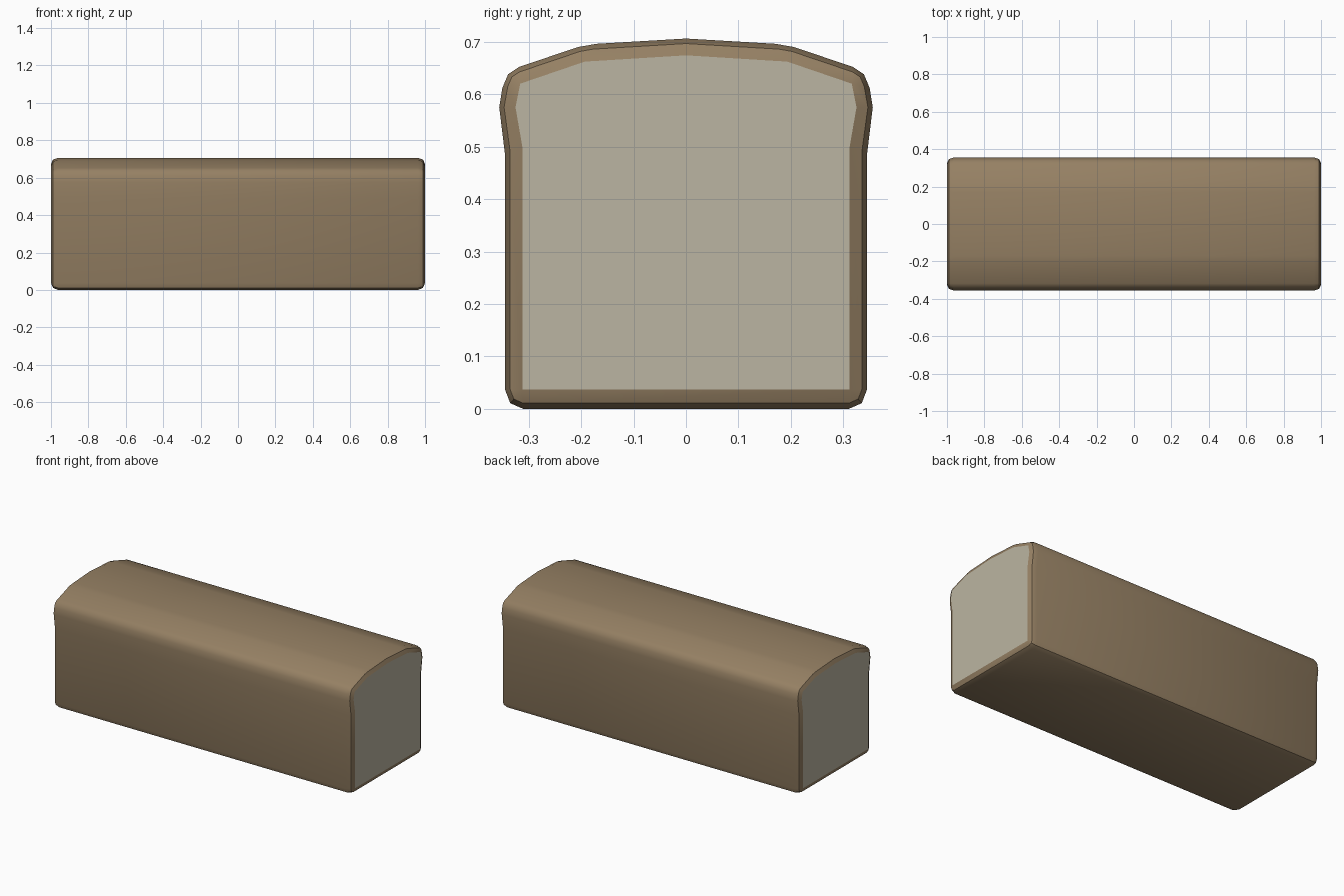
import bpy, bmesh, math

if "Cube" in bpy.data.objects:
    bpy.data.objects.remove(bpy.data.objects["Cube"])


def material(name, color):
    m = bpy.data.materials.new(name)
    m.diffuse_color = (*color, 1)
    m.use_nodes = True
    m.node_tree.nodes["Principled BSDF"].inputs["Base Color"].default_value = m.diffuse_color
    return m


# Half cross-section: (outer y, outer z, end-face y, end-face z)
half = [
    (0.310, 0.000, 0.312, 0.037),
    (0.335, 0.011, 0.312, 0.037),
    (0.345, 0.037, 0.312, 0.037),
    (0.345, 0.485, 0.312, 0.500),
    (0.356, 0.575, 0.325, 0.575),
    (0.350, 0.612, 0.316, 0.620),
    (0.339, 0.638, 0.316, 0.620),
    (0.318, 0.652, 0.316, 0.620),
    (0.205, 0.690, 0.193, 0.662),
    (0.170, 0.696, 0.193, 0.662),
]
crown = [(0.0, 0.706, 0.0, 0.674)]
mirrored = [(-a, b, -c, d) for a, b, c, d in reversed(half)]
profile = half + crown + mirrored

# Stations along the loaf: (x, blend from outer outline to end outline)
ends = [(0.963, 0.0), (0.989, 0.3), (1.0, 1.0)]
stations = [(-x, t) for x, t in reversed(ends)] + ends

bm = bmesh.new()
rings = []
for x, t in stations:
    rings.append([bm.verts.new((x, a + (c - a) * t, b + (d - b) * t))
                  for a, b, c, d in profile])

# Crust skin between stations
n = len(profile)
for r0, r1 in zip(rings, rings[1:]):
    for i in range(n):
        j = (i + 1) % n
        bm.faces.new((r0[i], r0[j], r1[j], r1[i]))

# Crumb faces at both ends
for ring in (rings[0], rings[-1]):
    bm.faces.new(ring).material_index = 1

bmesh.ops.remove_doubles(bm, verts=bm.verts, dist=0.0005)
bmesh.ops.recalc_face_normals(bm, faces=bm.faces)

mesh = bpy.data.meshes.new("bread_loaf")
bm.to_mesh(mesh)
bm.free()
loaf = bpy.data.objects.new("bread_loaf", mesh)
bpy.context.collection.objects.link(loaf)
mesh.materials.append(material("crust", (0.30, 0.215, 0.125)))
mesh.materials.append(material("crumb", (0.50, 0.46, 0.36)))

# Smooth crust with crisp crumb outlines
bpy.context.view_layer.objects.active = loaf
loaf.select_set(True)
bpy.ops.object.shade_smooth_by_angle(angle=math.radians(35))
crumb_edges = {k for p in mesh.polygons if p.material_index == 1 for k in p.edge_keys}
for e in mesh.edges:
    if e.key in crumb_edges:
        e.use_edge_sharp = True
